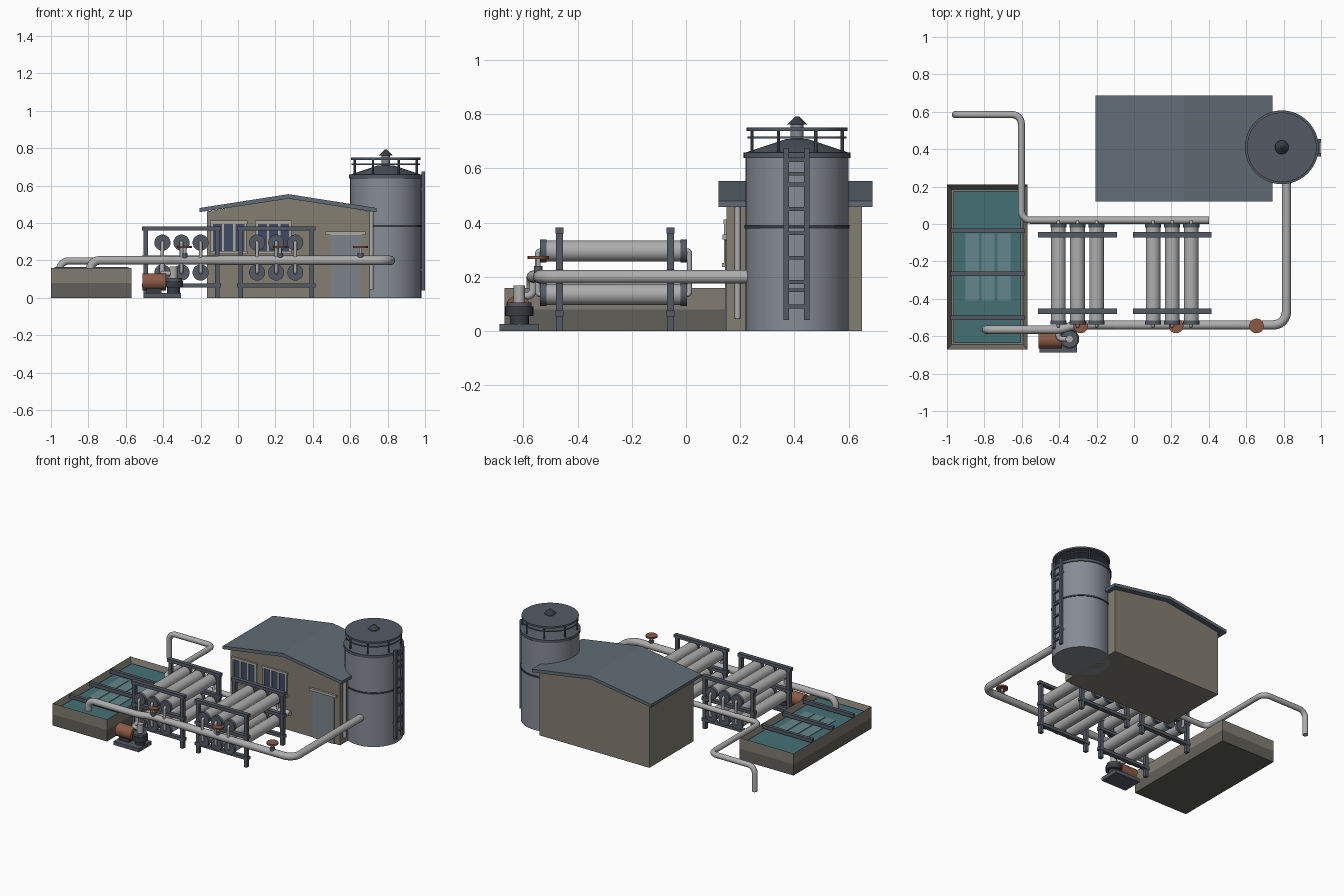
import bpy, bmesh, math
from mathutils import Vector

if "Cube" in bpy.data.objects:
    bpy.data.objects.remove(bpy.data.objects["Cube"])


def mat(name, r, g, b):
    m = bpy.data.materials.new(name)
    m.diffuse_color = (r, g, b, 1)
    m.use_nodes = True
    m.node_tree.nodes["Principled BSDF"].inputs["Base Color"].default_value = m.diffuse_color
    return m


CONC = mat("concrete", .22, .20, .17)
CONC_D = mat("wet_concrete", .12, .115, .10)
WALL = mat("wall", .23, .21, .17)
ROOF = mat("roof", .12, .15, .18)
STEEL = mat("tank_steel", .24, .26, .30)
DARK = mat("dark_steel", .09, .105, .13)
BLACK = mat("black_steel", .04, .045, .055)
PIPE = mat("pipe", .42, .42, .42)
RED = mat("red_paint", .26, .10, .06)
WATER = mat("water", .06, .16, .18)
SHEET = mat("membrane_sheet", .13, .24, .26)
TRIM = mat("trim", .42, .40, .35)
GLASS = mat("glass", .05, .07, .13)
DOOR = mat("door", .20, .23, .26)


def finish(bm, name, m, smooth=False):
    bmesh.ops.recalc_face_normals(bm, faces=bm.faces)
    me = bpy.data.meshes.new(name)
    bm.to_mesh(me)
    bm.free()
    ob = bpy.data.objects.new(name, me)
    bpy.context.collection.objects.link(ob)
    me.materials.append(m)
    if smooth:
        shade(ob)
    return ob


def shade(ob):
    bpy.ops.object.select_all(action='DESELECT')
    ob.select_set(True)
    bpy.context.view_layer.objects.active = ob
    bpy.ops.object.shade_smooth_by_angle(angle=math.radians(35))


def box(name, x, y, z, m):
    """Box from (min, max) pairs."""
    bm = bmesh.new()
    bmesh.ops.create_cube(bm, size=1)
    for v in bm.verts:
        v.co = [(r[0] + r[1]) / 2 + c * (r[1] - r[0]) for c, r in zip(v.co, (x, y, z))]
    return finish(bm, name, m)


def cyl(name, a, b, r, m, r2=None, n=24):
    """Cylinder or cone between two points."""
    a, b = Vector(a), Vector(b)
    bm = bmesh.new()
    bmesh.ops.create_cone(bm, cap_ends=True, segments=n, radius1=r,
                          radius2=r if r2 is None else r2, depth=(b - a).length)
    rot = (b - a).to_track_quat('Z', 'Y')
    for v in bm.verts:
        v.co = rot @ v.co + (a + b) / 2
    return finish(bm, name, m, True)


def pipe(name, pts, r, bend=.05):
    """Round pipe along a path with filleted corners."""
    pts = [Vector(p) for p in pts]
    path = [pts[0]]
    for p, c, q in zip(pts, pts[1:], pts[2:]):
        d = min(bend, (p - c).length * .49, (q - c).length * .49)
        s, e = c + (p - c).normalized() * d, c + (q - c).normalized() * d
        for i in range(7):
            # quarter-circle style blend between tangent points
            t = i / 6 * math.pi / 2
            path.append(c + (s - c) * (1 - math.sin(t)) + (e - c) * (1 - math.cos(t)))
    path.append(pts[-1])
    cu = bpy.data.curves.new(name, 'CURVE')
    cu.dimensions = '3D'
    cu.bevel_depth, cu.bevel_resolution, cu.use_fill_caps = r, 4, True
    sp = cu.splines.new('POLY')
    sp.points.add(len(path) - 1)
    for k, p in zip(sp.points, path):
        k.co = (*p, 1)
    ob = bpy.data.objects.new(name, cu)
    bpy.context.collection.objects.link(ob)
    cu.materials.append(PIPE)
    bpy.ops.object.select_all(action='DESELECT')
    ob.select_set(True)
    bpy.context.view_layer.objects.active = ob
    bpy.ops.object.convert(target='MESH')
    shade(bpy.context.object)


# Settling basin: recessed top half on a darker base
basin = box("basin_wall", (-1, -.57), (-.67, .21), (.08, .158), CONC)
bm = bmesh.new()
bm.from_mesh(basin.data)
top = max(bm.faces, key=lambda f: f.calc_center_median().z)
bmesh.ops.inset_individual(bm, faces=[top], thickness=.035)
for v in top.verts:
    v.co.z = .09
bm.to_mesh(basin.data)
bm.free()
box("basin_base", (-1, -.57), (-.67, .21), (0, .082), CONC_D)
box("basin_water", (-.966, -.604), (-.636, .176), (.085, .13), WATER)
for i in range(3):
    x = -.865 + i * .085
    box("membrane_sheet", (x - .035, x + .035), (-.41, -.05), (.1, .133), SHEET)
for y in (-.035, -.267, -.5):
    box("basin_crossbar", (-.982, -.585), (y - .012, y + .012), (.14, .165), DARK)

# Building: gabled body and folded roof slab


def extrude_profile(name, prof, y0, y1, m):
    bm = bmesh.new()
    f = bm.faces.new([bm.verts.new((x, y0, z)) for x, z in prof])
    g = bmesh.ops.extrude_face_region(bm, geom=[f])['geom']
    bmesh.ops.translate(bm, vec=(0, y1 - y0, 0), verts=[v for v in g if isinstance(v, bmesh.types.BMVert)])
    finish(bm, name, m)


extrude_profile("building_walls", [(-.165, 0), (.705, 0), (.705, .462), (.27, .535), (-.165, .462)], .15, .65, WALL)
extrude_profile("building_roof", [(-.205, .458), (.27, .53), (.74, .458), (.74, .48), (.27, .554), (-.205, .48)],
                .12, .688, ROOF)
for cx in (-.05, .19):
    box("window_glass", (cx - .09, cx + .09), (.146, .16), (.25, .395), GLASS)
    for i in range(4):
        x = cx - .09 + i * .06
        box("window_bar", (x - .006, x + .006), (.141, .155), (.25, .395), TRIM)
    box("window_lintel", (cx - .1, cx + .1), (.138, .155), (.395, .412), TRIM)
    box("window_sill", (cx - .1, cx + .1), (.132, .155), (.235, .25), TRIM)
box("door", (.495, .66), (.143, .155), (0, .335), DOOR)
box("door_lintel", (.467, .683), (.135, .155), (.337, .355), TRIM)
cyl("downpipe", (.713, .19, .045), (.713, .19, .46), .011, PIPE, n=12)

# Storage tank with roof, guard rail, vent and ladder
TX, TY = .79, .41


def tank_ring(name, z0, z1, r, m, r2=None, n=48):
    cyl(name, (TX, TY, z0), (TX, TY, z1), r, m, r2, n)


tank_ring("tank_shell", 0, .65, .19, STEEL)
tank_ring("tank_band", .378, .39, .194, BLACK)
tank_ring("tank_rim", .638, .658, .197, DARK)
tank_ring("tank_roof", .658, .708, .19, DARK, .04)
tank_ring("guard_rail_lower", .71, .718, .183, DARK)
tank_ring("guard_rail_upper", .738, .75, .186, DARK)
for i in range(8):
    a = (i + .5) * math.pi / 4
    x, y = TX + .18 * math.cos(a), TY + .18 * math.sin(a)
    cyl("guard_post", (x, y, .655), (x, y, .748), .006, DARK, n=8)
tank_ring("vent_neck", .7, .766, .024, STEEL, n=24)
tank_ring("vent_cap", .762, .792, .037, BLACK, .006, 24)
for y in (.37, .445):
    box("ladder_rail", (.982, 1), (y - .01, y + .01), (.04, .675), DARK)
for i in range(7):
    z = .09 + i * .09
    box("ladder_rung", (.985, .997), (.37, .445), (z - .007, z + .007), DARK)
for z in (.15, .58):
    box("ladder_bracket", (.96, .99), (.36, .455), (z - .006, z + .006), DARK)

# Filter racks: two frames, each holding a 3 x 2 bank of tubes
for cx in (-.302, .204):
    for y in (-.467, -.057):
        for s in (-1, 1):
            x = cx + s * .19
            box("rack_post", (x - .012, x + .012), (y - .013, y + .013), (0, .365), DARK)
        for z in (.065, .215, .37):
            box("rack_beam", (cx - .21, cx + .21), (y - .015, y + .015), (z - .011, z + .011), DARK)
    for dx in (-.102, 0, .102):
        x = cx + dx
        for z in (.135, .295):
            cyl("filter_tube", (x, -.53, z), (x, 0, z), .039, PIPE)
            for y0, y1 in ((-.538, -.515), (-.02, .003)):
                cyl("filter_end_cap", (x, y0, z), (x, y1, z), .043, DARK)
        for y0, y1 in ((-.53, -.547), (-.005, .013)):
            pipe("filter_riser", [(x, y0, .295), (x, y1, .295), (x, y1, .135), (x, y0, .135)], .0095, .012)

# Main pipes
pipe("outlet_pipe", [(-.955, .585, 0.02), (-.955, .585, .197), (-.602, .585, .197), (-.602, .02, .197),
                     (.4, .02, .197)], .019)
pipe("feed_pipe", [(-.79, -.565, .1), (-.79, -.565, .2), (-.39, -.565, .2), (-.32, -.54, .2), (-.1, -.54, .2)], .023)
pipe("tank_pipe", [(-.105, -.54, .2), (.815, -.54, .2), (.815, .24, .2)], .025, .07)

# Valves with hand wheels
for x in (-.285, .225, .655):
    cyl("valve_stem", (x, -.545, .2), (x, -.545, .275), .009, PIPE, n=12)
    cyl("valve_body", (x, -.545, .2), (x, -.545, .24), .016, DARK, n=16)
    cyl("valve_wheel", (x, -.545, .265), (x, -.545, .276), .039, RED)

# Pump set beside the basin
box("pump_plinth", (-.505, -.305), (-.688, -.545), (0, .026), DARK)
box("motor_foot", (-.49, -.41), (-.65, -.59), (.02, .06), BLACK)
cyl("motor", (-.51, -.62, .085), (-.385, -.62, .085), .046, RED)
cyl("pump_shaft", (-.39, -.62, .08), (-.34, -.62, .08), .02, DARK)
cyl("pump_foot", (-.345, -.615, .02), (-.345, -.615, .06), .035, BLACK)
cyl("pump_casing", (-.345, -.615, .055), (-.345, -.615, .09), .052, BLACK)
cyl("pump_cover", (-.345, -.615, .09), (-.345, -.615, .105), .045, DARK)
cyl("pump_riser", (-.345, -.615, .1), (-.345, -.615, .168), .021, PIPE)
pipe("pump_link", [(-.345, -.615, .13), (-.405, -.615, .13), (-.405, -.565, .13), (-.405, -.565, .2)], .014, .02)
